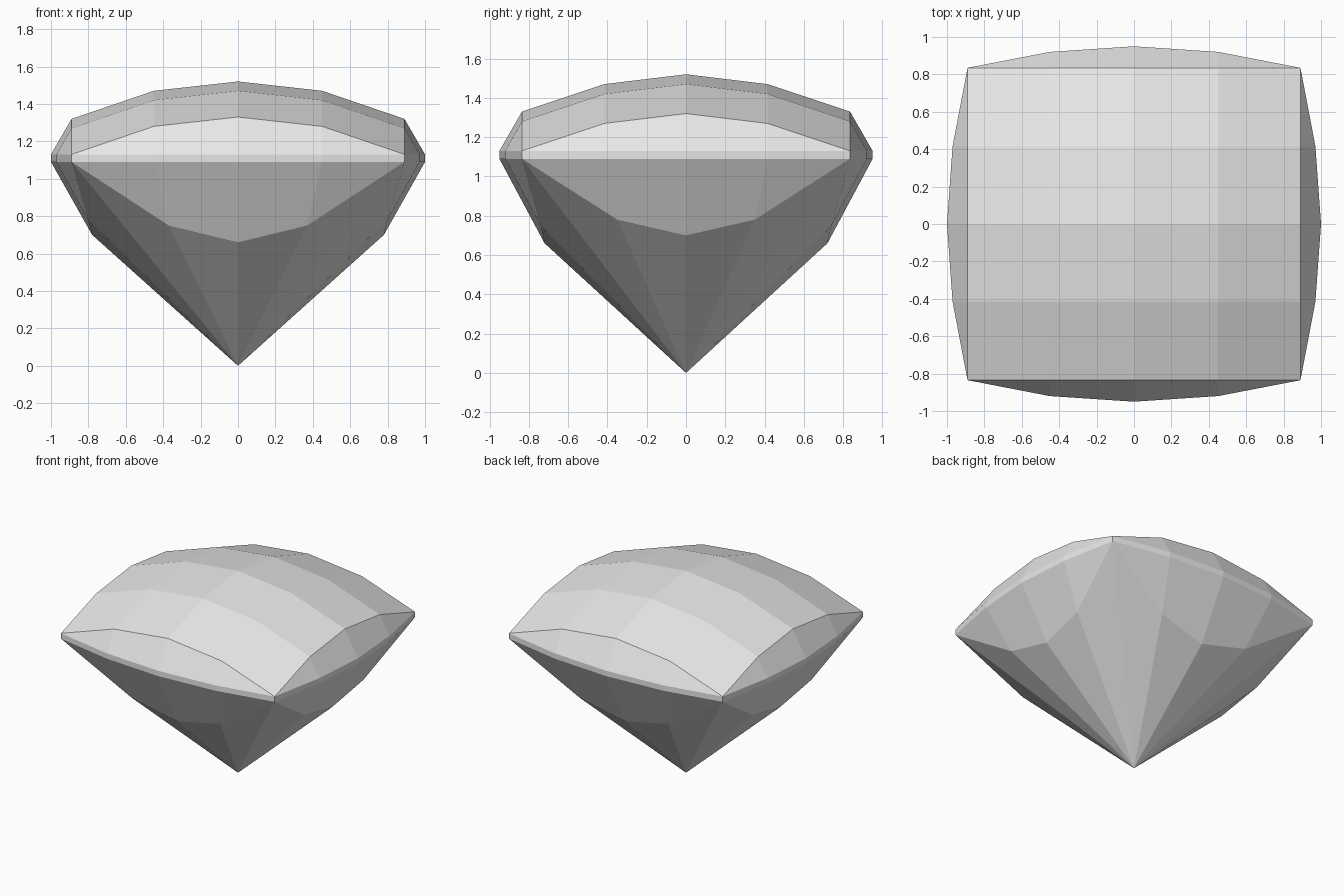
import bpy
import bmesh

cube = bpy.data.objects.get("Cube")
if cube:
    bpy.data.objects.remove(cube, do_unlink=True)

# Each list runs from the middle of a side (0) to its corner (2)
GRID_X, GRID_Y = (0, .45, .89), (0, .415, .835)
DROP_X, DROP_Y = (0, .05, .2), (0, .05, .19)
BOW_X, BOW_Y = (1, .97, .89), (.95, .92, .835)
TOP, GIRDLE_TOP, GIRDLE_LOW = 1.52, 1.13, 1.09

# Lower facet edges: (along the side, out from the centre, height)
LOWER_Y = ((0, .72, .66), (.37, .74, .75), (.89, .835, GIRDLE_LOW))
LOWER_X = ((0, .78, .70), (.35, .80, .78), (.835, .89, GIRDLE_LOW))


def sign(n):
    return (n > 0) - (n < 0)


def crown(i, j):
    a, b = abs(i), abs(j)
    return sign(i) * GRID_X[a], sign(j) * GRID_Y[b], TOP - DROP_X[a] - DROP_Y[b]


def girdle(z):
    def point(i, j):
        a, b = abs(i), abs(j)
        if b == 2:
            return sign(i) * GRID_X[a], sign(j) * BOW_Y[a], z
        return sign(i) * BOW_X[b], sign(j) * GRID_Y[b], z
    return point


def pavilion(i, j):
    if abs(j) == 2:
        along, out, z = LOWER_Y[abs(i)]
        return sign(i) * along, sign(j) * out, z
    along, out, z = LOWER_X[abs(j)]
    return sign(i) * out, sign(j) * along, z


# Walk once around the border of the crown grid
steps = range(-2, 2)
border = ([(i, -2) for i in steps] + [(2, j) for j in steps]
          + [(-i, 2) for i in steps] + [(-2, -j) for j in steps])

bm = bmesh.new()

# Domed crown
dome = {(i, j): bm.verts.new(crown(i, j)) for i in range(-2, 3) for j in range(-2, 3)}
for i in steps:
    for j in steps:
        bm.faces.new([dome[i, j], dome[i + 1, j], dome[i + 1, j + 1], dome[i, j + 1]])

# Crown sides, girdle band and upper pavilion facets
ring = [dome[p] for p in border]
for place in (girdle(GIRDLE_TOP), girdle(GIRDLE_LOW), pavilion):
    lower = [bm.verts.new(place(*p)) for p in border]
    for k in range(len(border)):
        bm.faces.new([ring[k - 1], lower[k - 1], lower[k], ring[k]])
    ring = lower

# Long facets down to the point
tip = bm.verts.new((0, 0, 0))
for k in range(len(border)):
    bm.faces.new([ring[k - 1], tip, ring[k]])

# Rings meet at the four corners
bmesh.ops.remove_doubles(bm, verts=bm.verts, dist=.001)
bmesh.ops.recalc_face_normals(bm, faces=bm.faces)

mesh = bpy.data.meshes.new("cut_gem")
bm.to_mesh(mesh)
bm.free()
gem = bpy.data.objects.new("cut_gem", mesh)
bpy.context.collection.objects.link(gem)

# Pale grey stone
stone = bpy.data.materials.new("pale_grey")
stone.use_nodes = True
colour = (.8, .8, .8, 1)
stone.diffuse_color = colour
stone.node_tree.nodes["Principled BSDF"].inputs["Base Color"].default_value = colour
mesh.materials.append(stone)
